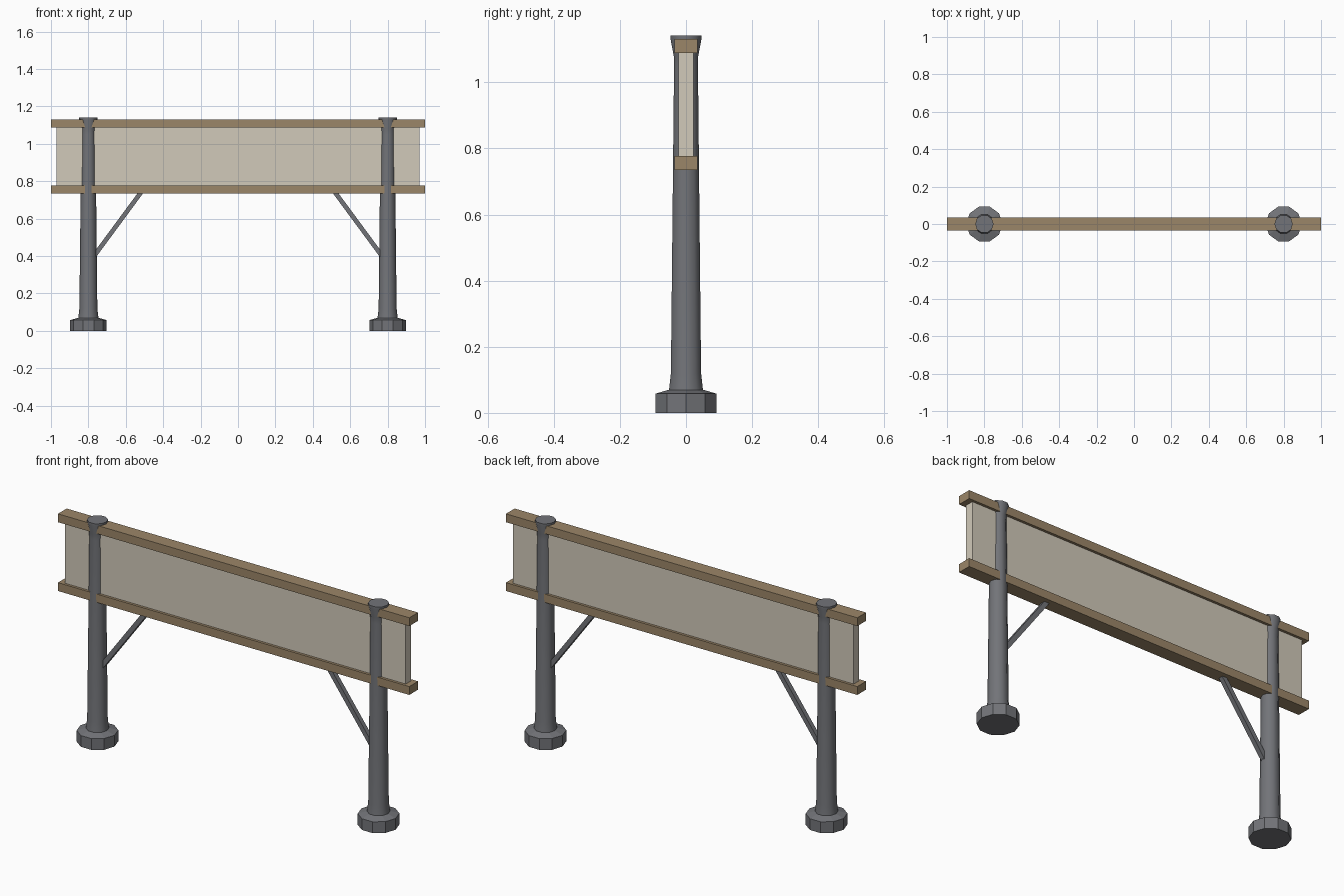
import bpy, bmesh, math
from mathutils import Vector

if "Cube" in bpy.data.objects:
    bpy.data.objects.remove(bpy.data.objects["Cube"])


def material(name, rgb):
    m = bpy.data.materials.new(name)
    m.use_nodes = True
    m.diffuse_color = (*rgb, 1)
    m.node_tree.nodes["Principled BSDF"].inputs["Base Color"].default_value = (*rgb, 1)
    return m


metal = material("grey metal", (0.17, 0.175, 0.19))
wood = material("brown wood", (0.33, 0.24, 0.14))
board = material("pale board", (0.64, 0.59, 0.49))


def finish(bm, name, mat, smooth=False):
    bmesh.ops.recalc_face_normals(bm, faces=bm.faces)
    mesh = bpy.data.meshes.new(name)
    bm.to_mesh(mesh)
    bm.free()
    mesh.materials.append(mat)
    ob = bpy.data.objects.new(name, mesh)
    bpy.context.collection.objects.link(ob)
    if smooth:
        bpy.ops.object.select_all(action="DESELECT")
        ob.select_set(True)
        bpy.context.view_layer.objects.active = ob
        bpy.ops.object.shade_smooth_by_angle(angle=math.radians(40))
    return ob


def box(name, size, location, mat):
    bm = bmesh.new()
    bmesh.ops.create_cube(bm, size=1)
    bmesh.ops.scale(bm, vec=size, verts=bm.verts)
    ob = finish(bm, name, mat)
    ob.location = location
    return ob


def lathe(name, profile, sides, x, mat, smooth):
    """Stack rings of (radius, height) into a closed turned solid."""
    bm = bmesh.new()
    rings = []
    for r, z in profile:
        angles = [2 * math.pi * i / sides for i in range(sides)]
        rings.append([bm.verts.new((r * math.cos(a), r * math.sin(a), z)) for a in angles])
    for low, high in zip(rings, rings[1:]):
        for i in range(sides):
            j = (i + 1) % sides
            bm.faces.new((low[i], low[j], high[j], high[i]))
    bm.faces.new(rings[0])
    bm.faces.new(rings[-1])
    ob = finish(bm, name, mat, smooth)
    ob.location.x = x
    return ob


# Sign board between two rails
box("sign_board", (1.94, 0.044, 0.33), (0, 0, 0.933), board)
for name, z in (("lower_rail", 0.756), ("upper_rail", 1.11)):
    box(name, (2, 0.071, 0.043), (0, 0, z), wood)

# Posts with footings and diagonal braces
post_profile = [(0.055, 0.06), (0.048, 0.12), (0.038, 1.05), (0.039, 1.08),
                (0.049, 1.13), (0.049, 1.142)]
foot_profile = [(0.097, 0), (0.097, 0.058), (0.055, 0.07)]
for side, s in (("left", 1), ("right", -1)):
    lathe(side + "_post", post_profile, 10, s * 0.8, metal, True)
    lathe(side + "_footing", foot_profile, 10, s * 0.8, metal, False)
    start, end = Vector((s * 0.775, 0, 0.393)), Vector((s * 0.519, 0, 0.74))
    brace = box(side + "_brace", (0.024, 0.024, (end - start).length), (start + end) / 2, metal)
    brace.rotation_euler.y = math.atan2(end.x - start.x, end.z - start.z)
